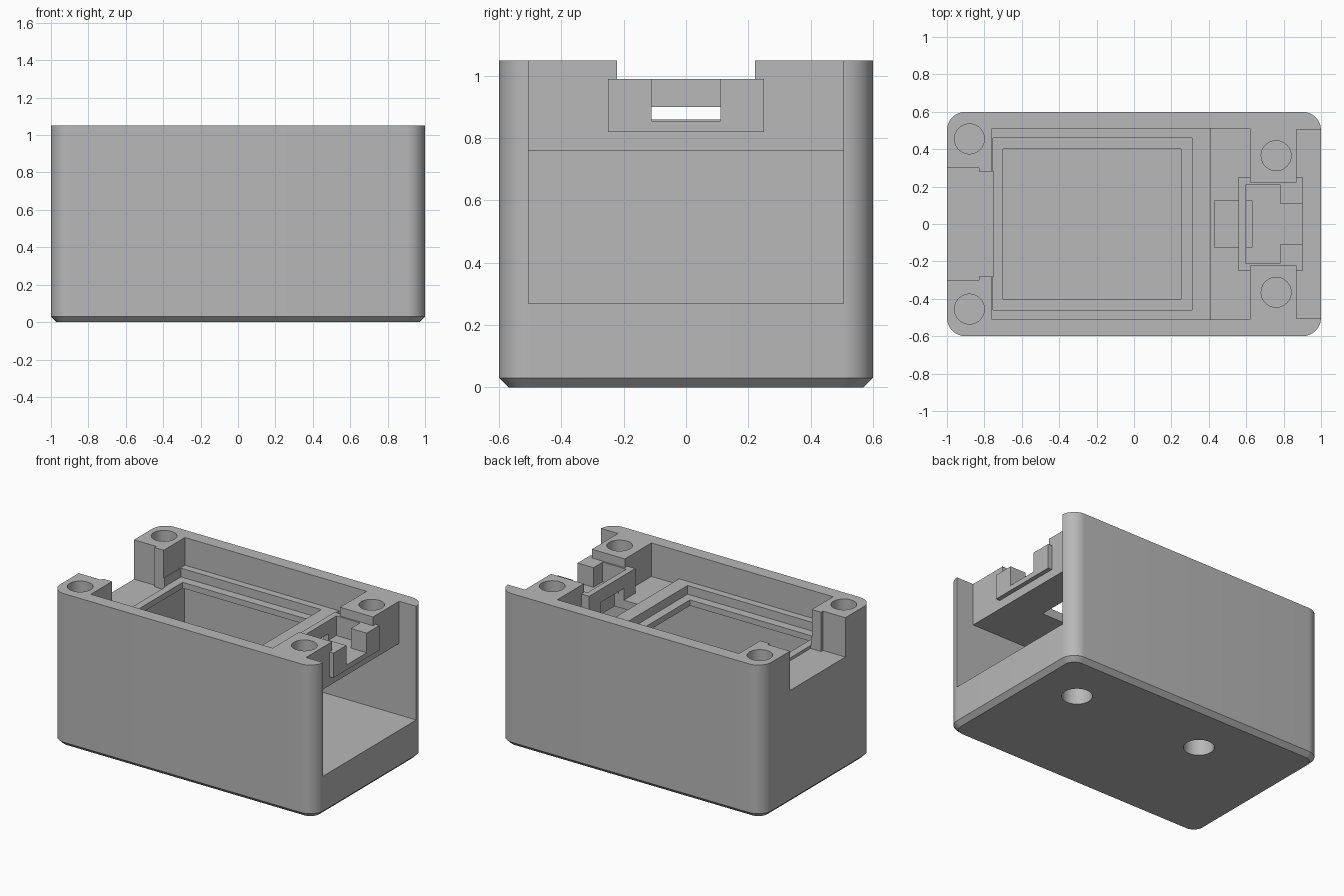
import bpy, bmesh, math

if "Cube" in bpy.data.objects:
    bpy.data.objects.remove(bpy.data.objects["Cube"], do_unlink=True)

grey = bpy.data.materials.new("plain grey plastic")
grey.use_nodes = True
grey.diffuse_color = (0.48, 0.48, 0.48, 1)
grey.node_tree.nodes["Principled BSDF"].inputs["Base Color"].default_value = grey.diffuse_color


def add_object(name, bm):
    mesh = bpy.data.meshes.new(name)
    bmesh.ops.recalc_face_normals(bm, faces=bm.faces)
    bm.to_mesh(mesh)
    bm.free()
    ob = bpy.data.objects.new(name, mesh)
    bpy.context.collection.objects.link(ob)
    return ob


def box(name, x, y, z):
    """Box from (min, max) pairs."""
    bm = bmesh.new()
    bmesh.ops.create_cube(bm, size=1)
    for v in bm.verts:
        v.co = [r[0] if c < 0 else r[1] for c, r in zip(v.co, (x, y, z))]
    return add_object(name, bm)


def cylinder(name, x, y, z, radius):
    bm = bmesh.new()
    bmesh.ops.create_cone(bm, cap_ends=True, segments=48, radius1=radius,
                          radius2=radius, depth=z[1] - z[0])
    bmesh.ops.translate(bm, verts=bm.verts, vec=(x, y, (z[0] + z[1]) / 2))
    return add_object(name, bm)


def cut(target, cutter):
    cutter.hide_render = True
    mod = target.modifiers.new("cut", 'BOOLEAN')
    mod.operation, mod.solver, mod.object = 'DIFFERENCE', 'EXACT', cutter
    bpy.context.view_layer.objects.active = target
    bpy.ops.object.modifier_apply(modifier=mod.name)
    bpy.data.objects.remove(cutter, do_unlink=True)


def ring(bm, inset, z, radius=0.1, steps=12):
    """Rounded rectangle of vertices."""
    verts = []
    for i, (sx, sy) in enumerate([(1, 1), (-1, 1), (-1, -1), (1, -1)]):
        for k in range(steps + 1):
            a = math.pi / 2 * (i + k / steps)
            verts.append(bm.verts.new((sx * 0.9 + (radius - inset) * math.cos(a),
                                       sy * 0.5 + (radius - inset) * math.sin(a), z)))
    return verts


# Housing: rounded block with a chamfered base
bm = bmesh.new()
rings = [ring(bm, 0.03, 0), ring(bm, 0, 0.03), ring(bm, 0, 1.05)]
for lo, hi in zip(rings, rings[1:]):
    for i in range(len(lo)):
        j = (i + 1) % len(lo)
        bm.faces.new((lo[i], lo[j], hi[j], hi[i]))
bm.faces.new(rings[0][::-1])
bm.faces.new(rings[-1])
housing = add_object("housing", bm)


def sym(w):
    return (-w, w)


TOP = 1.2
cuts = [
    ("lower_cavity", (-0.76, 1.1), sym(0.505), (0.27, 0.76)),
    ("top_well", (-0.76, 0.62), sym(0.51), (0.86, TOP)),
    ("port_floor", (0.41, 0.62), sym(0.51), (0.82, TOP)),
    ("post_gap", (0.60, 1.1), sym(0.222), (0.82, TOP)),
    ("open_end", (0.87, 1.1), sym(0.505), (0.70, TOP)),
    ("end_notch_outer", (-1.1, -0.83), sym(0.30), (0.78, TOP)),
    ("end_notch_inner", (-0.84, -0.75), sym(0.28), (0.78, TOP)),
    ("screen_recess", (-0.755, 0.31), sym(0.46), (0.80, 1.0)),
    ("screen_window", (-0.70, 0.25), sym(0.40), (0.70, 0.9)),
    ("cable_hole", (0.43, 0.63), sym(0.125), (0.70, 0.9)),
]
for name, x, y, z in cuts:
    cut(housing, box(name, x, y, z))

# Screw holes in the corner posts
for side in (-1, 1):
    for x, y in ((-0.88, 0.455), (0.76, 0.365)):
        cut(housing, cylinder("screw_hole", x, side * y, (0.82, TOP), 0.08))

# Blind holes in the base
for x in (0.66, -0.32):
    cut(housing, cylinder("base_hole", x, 0.24, (-0.1, 0.2), 0.095))

# Socket bracket: open-topped tray with a front slot
bracket = box("socket_bracket", (0.56, 0.90), sym(0.25), (0.82, 0.99))
cut(bracket, box("tray", (0.60, 0.78), sym(0.21), (0.855, TOP)))
cut(bracket, box("front_slot", (0.77, 1.0), sym(0.11), (0.855, TOP)))
cut(bracket, box("cable_hole", (0.43, 0.63), sym(0.125), (0.70, 0.9)))

# Material and shading
for ob in (housing, bracket):
    ob.data.materials.clear()
    ob.data.materials.append(grey)
    bpy.ops.object.select_all(action='DESELECT')
    ob.select_set(True)
    bpy.context.view_layer.objects.active = ob
    bpy.ops.object.shade_smooth_by_angle(angle=math.radians(30))
